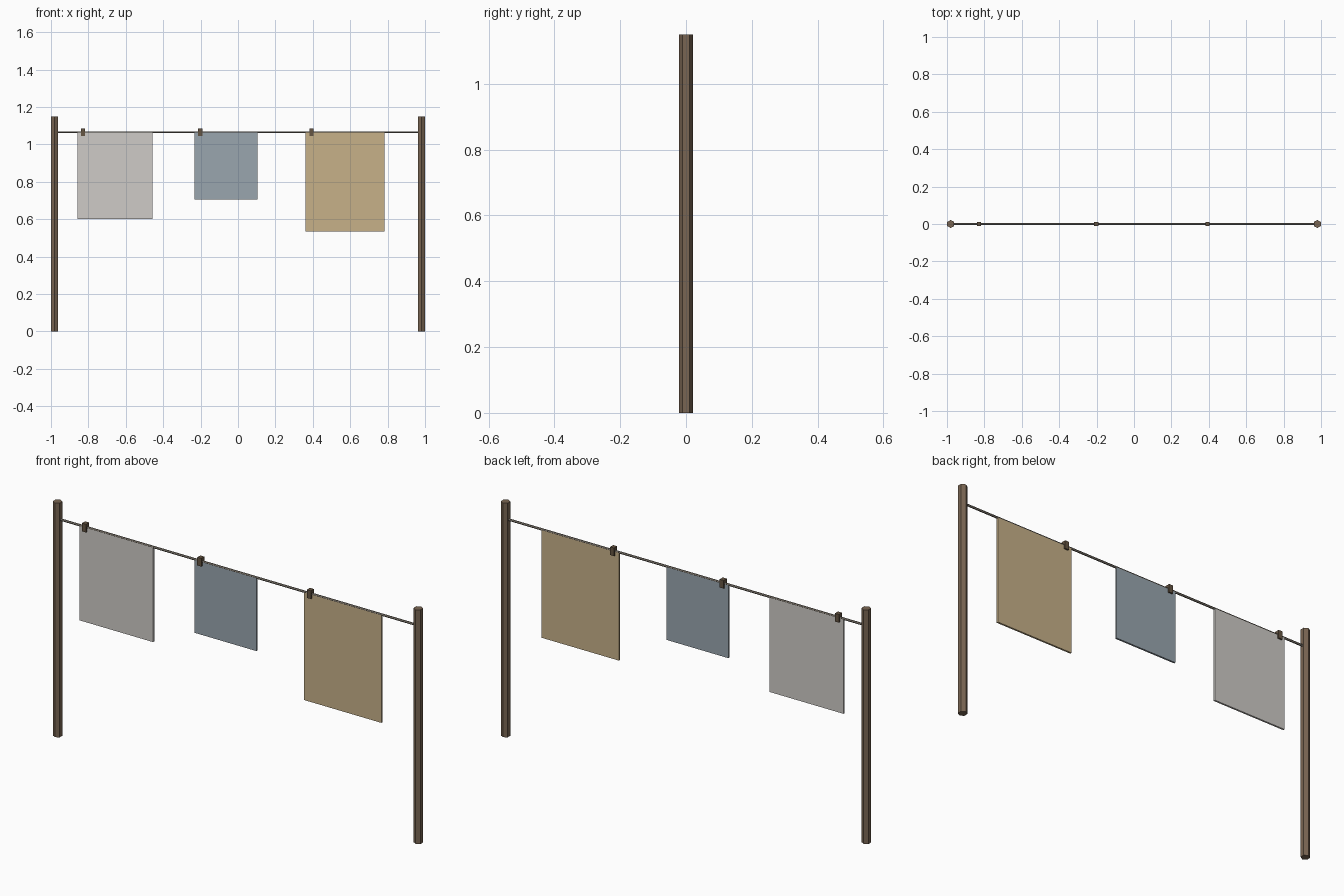
import bpy
import math

if "Cube" in bpy.data.objects:
    bpy.data.objects.remove(bpy.data.objects["Cube"])


def material(name, rgb):
    m = bpy.data.materials.new(name)
    m.diffuse_color = (*rgb, 1.0)
    m.use_nodes = True
    m.node_tree.nodes["Principled BSDF"].inputs["Base Color"].default_value = m.diffuse_color
    return m


wood = material("brown wood", (0.19, 0.13, 0.085))
dark_wood = material("dark peg wood", (0.13, 0.09, 0.055))
cord = material("grey cord", (0.26, 0.23, 0.19))
white = material("off white cloth", (0.62, 0.60, 0.57))
blue = material("dusty blue cloth", (0.32, 0.38, 0.43))
tan = material("tan cloth", (0.57, 0.44, 0.25))

LINE_Z = 1.065


def finish(name, mat):
    obj = bpy.context.object
    obj.name = name
    obj.data.materials.append(mat)
    return obj


def box(name, center, size, mat):
    bpy.ops.mesh.primitive_cube_add(size=1, location=center)
    obj = finish(name, mat)
    obj.scale = size
    bpy.ops.object.transform_apply(location=False, rotation=False, scale=True)
    return obj


# Six-sided posts
for side, x in (("left", -0.98), ("right", 0.98)):
    bpy.ops.mesh.primitive_cylinder_add(vertices=6, radius=0.0215, depth=1.15,
                                        location=(x, 0, 0.575))
    finish(side + "_post", wood)

# Line strung between the posts
bpy.ops.mesh.primitive_cylinder_add(vertices=6, radius=0.0055, depth=1.96,
                                    location=(0, 0, LINE_Z),
                                    rotation=(0, math.pi / 2, 0))
finish("line", cord)

# Hanging cloths: left edge, right edge, bottom, peg position
cloths = (
    ("white", -0.858, -0.458, 0.60, -0.828, white),
    ("blue", -0.233, 0.103, 0.706, -0.202, blue),
    ("tan", 0.361, 0.782, 0.535, 0.393, tan),
)
for name, x0, x1, bottom, peg_x, mat in cloths:
    box(name + "_cloth", ((x0 + x1) / 2, 0, (LINE_Z + bottom) / 2),
        (x1 - x0, 0.009, LINE_Z - bottom), mat)
    # Small peg gripping the line at one corner
    box(name + "_peg", (peg_x, 0, LINE_Z), (0.022, 0.024, 0.04), dark_wood)
